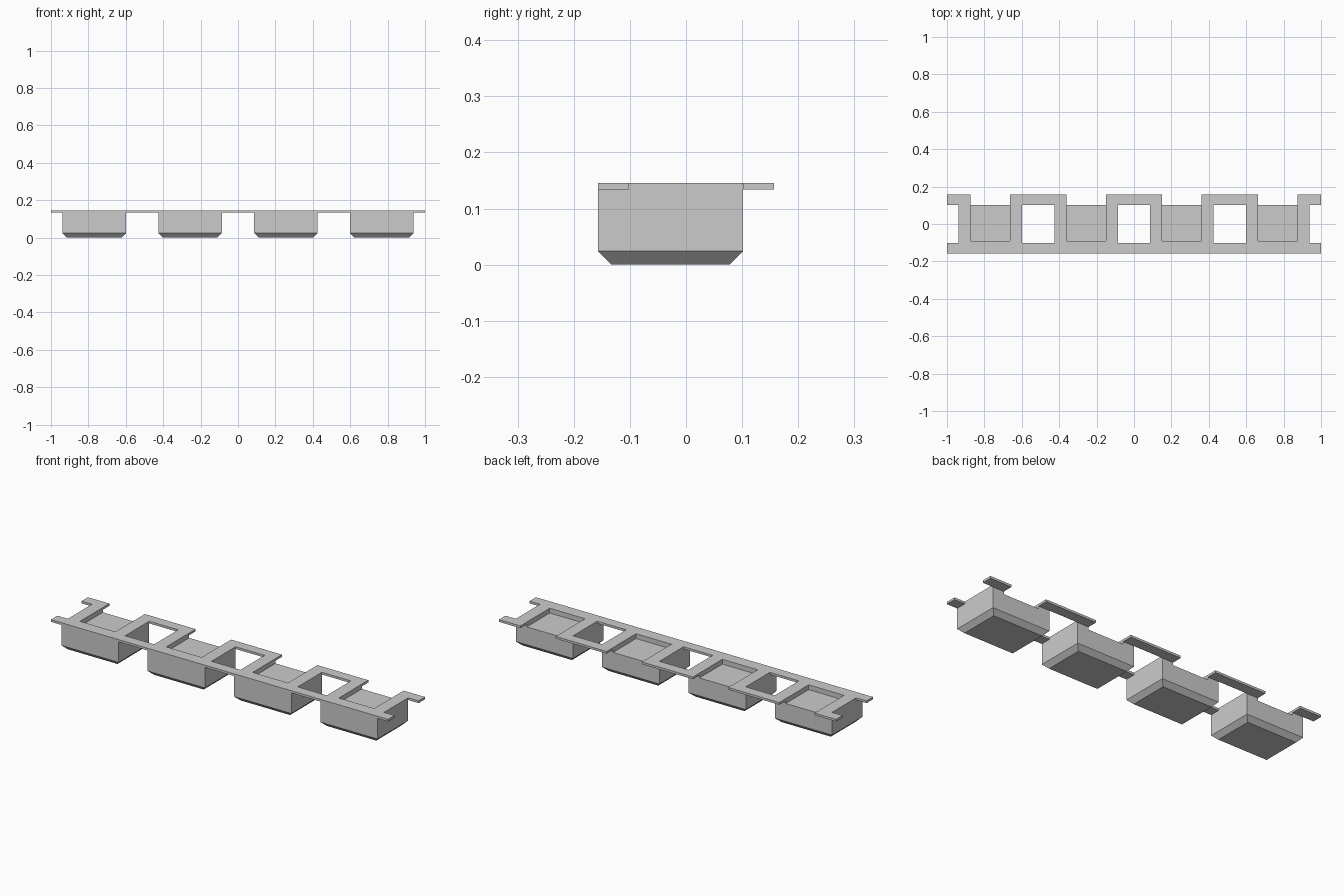
import bpy
import bmesh

cube = bpy.data.objects.get("Cube")
if cube:
    bpy.data.objects.remove(cube, do_unlink=True)

grey = bpy.data.materials.new("light grey")
grey.use_nodes = True
colour = (0.6, 0.6, 0.6, 1)
grey.diffuse_color = colour
grey.node_tree.nodes["Principled BSDF"].inputs["Base Color"].default_value = colour

PITCH = 0.512                   # spacing of the blocks
HALF, INNER = 0.17, 0.105       # half widths of a block and its recess
FRONT, BACK, LIP = -0.157, 0.102, 0.157
RECESS_FRONT, STRIP_BACK = -0.092, -0.102
CHAMFER, FLOOR, PLATE, TOP = 0.024, 0.12, 0.134, 0.146


def finish(bm, name):
    bmesh.ops.recalc_face_normals(bm, faces=bm.faces)
    mesh = bpy.data.meshes.new(name)
    bm.to_mesh(mesh)
    bm.free()
    mesh.materials.append(grey)
    obj = bpy.data.objects.new(name, mesh)
    bpy.context.collection.objects.link(obj)
    return obj


def prism(name, outline):
    """Thin plate extruded from an outline."""
    bm = bmesh.new()
    face = bm.faces.new([bm.verts.new((x, y, PLATE)) for x, y in outline])
    out = bmesh.ops.extrude_face_region(bm, geom=[face], use_keep_orig=True)
    new = [v for v in out["geom"] if isinstance(v, bmesh.types.BMVert)]
    bmesh.ops.translate(bm, verts=new, vec=(0, 0, TOP - PLATE))
    return finish(bm, name)


def rectangle(x0, x1, y0, y1):
    return [(x0, y0), (x1, y0), (x1, y1), (x0, y1)]


def block(name, centre):
    """Chamfered block with a shallow recess open towards the back."""
    bm = bmesh.new()
    outline = [(-HALF, FRONT), (HALF, FRONT), (HALF, BACK),
               (INNER, BACK), (-INNER, BACK), (-HALF, BACK)]

    def ring(z, inset=0):
        return [bm.verts.new((
            centre + max(-HALF + inset, min(HALF - inset, x)),
            max(FRONT + inset, min(BACK - inset, y)), z)) for x, y in outline]

    rings = [ring(0, CHAMFER), ring(CHAMFER), ring(FLOOR)]
    for low, high in zip(rings, rings[1:]):
        for i in range(len(low)):
            j = (i + 1) % len(low)
            bm.faces.new((low[i], low[j], high[j], high[i]))
    bm.faces.new(rings[0][::-1])

    # Recess floor and the raised rim around three sides
    a, b, c, d, e, f = rings[-1]
    p = bm.verts.new((centre + INNER, RECESS_FRONT, FLOOR))
    q = bm.verts.new((centre - INNER, RECESS_FRONT, FLOOR))
    bm.faces.new((q, p, d, e))
    rim = bm.faces.new((a, b, c, d, p, q, e, f))
    raised = bmesh.ops.extrude_discrete_faces(bm, faces=[rim])["faces"]
    bmesh.ops.translate(bm, verts=raised[0].verts, vec=(0, 0, TOP - FLOOR))
    return finish(bm, name)


centres = [(i - 1.5) * PITCH for i in range(4)]
for i, centre in enumerate(centres):
    block(f"block_{i + 1}", centre)

# Bridges between neighbouring blocks
for i, (left, right) in enumerate(zip(centres, centres[1:])):
    prism(f"front_bridge_{i + 1}",
          rectangle(left + HALF, right - HALF, FRONT, STRIP_BACK))
    prism(f"back_bridge_{i + 1}",
          rectangle(left + INNER, right - INNER, BACK, LIP))

# Half bridges at both ends
for side, sign in (("right", -1), ("left", 1)):
    end = sign * centres[-1]
    prism(f"front_tab_{side}",
          rectangle(end + sign * HALF, sign, FRONT, STRIP_BACK))
    prism(f"back_tab_{side}",
          rectangle(end + sign * INNER, sign, BACK, LIP))
